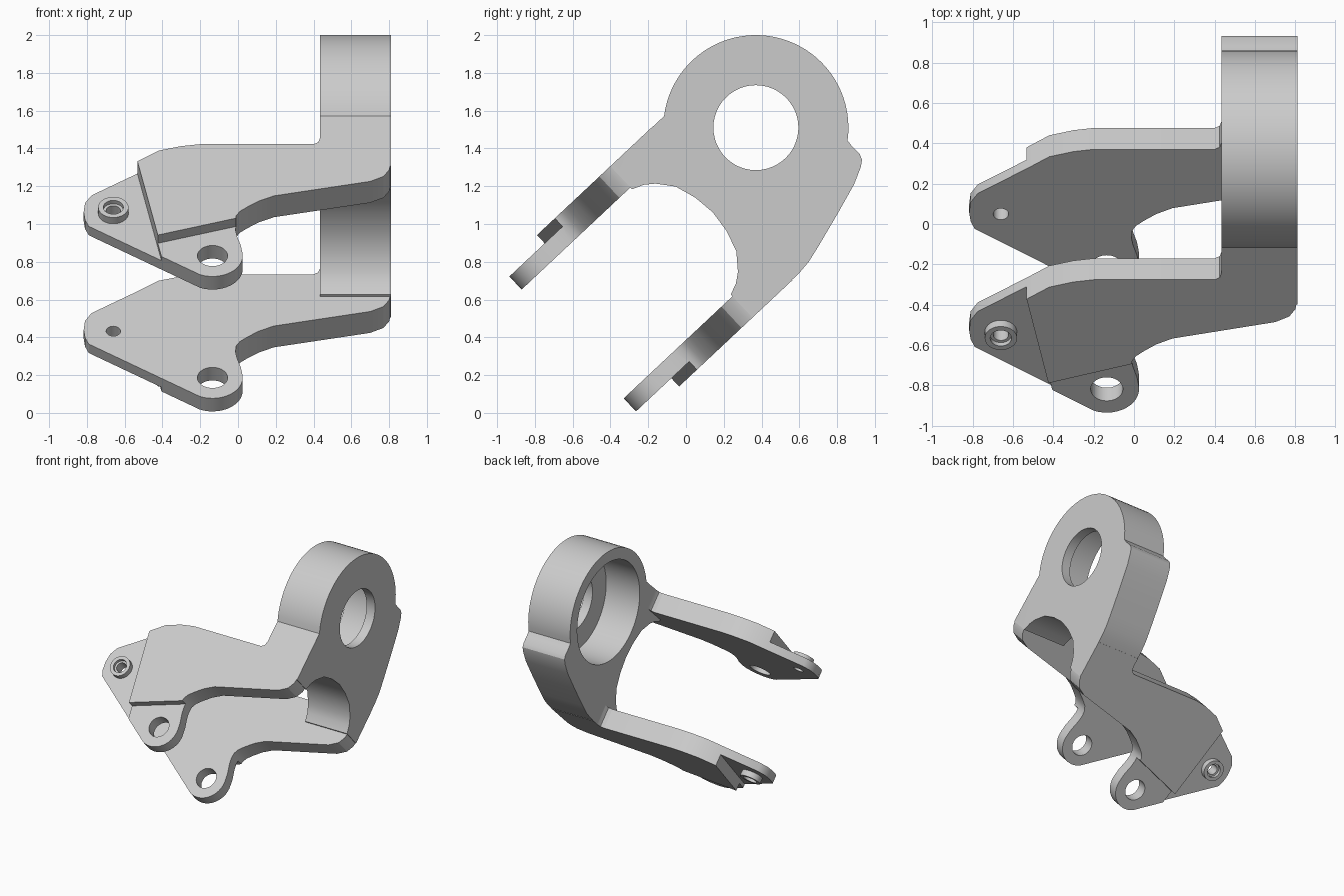
import bpy
import bmesh
from math import cos, sin, pi, radians

old = bpy.data.objects.get("Cube")
if old:
    bpy.data.objects.remove(old, do_unlink=True)

metal = bpy.data.materials.new("grey metal")
metal.use_nodes = True
grey = (0.6, 0.6, 0.6, 1)
metal.diffuse_color = grey
metal.node_tree.nodes["Principled BSDF"].inputs["Base Color"].default_value = grey


# Tilted frame of the fork: s runs along the arms, n across them
def fork(x, s, n):
    return (x, -0.6 + s * 0.729 - n * 0.684, 0.365 + s * 0.684 + n * 0.729)


def arc(cx, cy, r, a0=0, a1=360, steps=40):
    full = a1 - a0 == 360
    count = steps if full else steps + 1
    angles = [radians(a0 + (a1 - a0) * i / steps) for i in range(count)]
    return [(cx + r * cos(a), cy + r * sin(a)) for a in angles]


def prism(name, outline, place, d0, d1):
    """Extrude a flat outline between two depths, placed by a function."""
    bm = bmesh.new()
    low = [bm.verts.new(place(a, b, d0)) for a, b in outline]
    high = [bm.verts.new(place(a, b, d1)) for a, b in outline]
    bm.faces.new(low)
    bm.faces.new(high)
    for i in range(len(low)):
        j = (i + 1) % len(low)
        bm.faces.new((low[i], low[j], high[j], high[i]))
    bmesh.ops.recalc_face_normals(bm, faces=bm.faces)
    mesh = bpy.data.meshes.new(name)
    bm.to_mesh(mesh)
    bm.free()
    mesh.materials.append(metal)
    obj = bpy.data.objects.new(name, mesh)
    bpy.context.collection.objects.link(obj)
    return obj


def combine(target, tool, operation):
    mod = target.modifiers.new("combine", "BOOLEAN")
    mod.operation = operation
    mod.solver = "EXACT"
    mod.object = tool
    tool.hide_render = True
    bpy.context.view_layer.objects.active = target
    bpy.ops.object.modifier_apply(modifier=mod.name)
    bpy.data.objects.remove(tool, do_unlink=True)


# Arm outline: wing tip, back edge, wall fillet, outer corner, neck, lug
arm_outline = [
    (-0.79, 0.42), (-0.81, 0.47), (-0.817, 0.53), (-0.81, 0.60), (-0.775, 0.66),
    (-0.53, 0.83), (-0.42, 0.91), (-0.3, 0.945), (-0.2, 0.96), (0.40, 0.96),
    (0.425, 0.975), (0.435, 1.01), (0.435, 1.08), (0.81, 1.08),
    (0.81, 0.82), (0.80, 0.76), (0.77, 0.71), (0.70, 0.672),
    (0.19, 0.56), (0.11, 0.52), (0.05, 0.475), (0.01, 0.44), (-0.01, 0.405),
    (-0.013, 0.36), (-0.005, 0.31), (0.015, 0.24),
] + arc(-0.135, 0.16, 0.16, 10, -115, 14)
wing_area = [(-1, -0.2), (-0.338, -0.2), (-0.55, 0.92), (-1, 0.92)]
lug_area = [(-0.5, -0.2), (0.1, -0.2), (0.1, 0.422), (-0.5, 0.233)]
eye, pin = (-0.135, 0.16), (-0.66, 0.52)


def make_arm(name, side):
    def place(x, s, n):
        return fork(x, s, n * side)

    arm = prism(name, arm_outline, place, 0.395, 0.55)
    # Stepped-down wing and lug on the outer face
    combine(arm, prism("wing_cut", wing_area, place, 0.46, 0.7), "DIFFERENCE")
    combine(arm, prism("lug_cut", lug_area, place, 0.49, 0.7), "DIFFERENCE")
    # Countersunk boss and the two holes
    combine(arm, prism("boss", arc(*pin, 0.08), place, 0.43, 0.505), "UNION")
    combine(arm, prism("sink_cut", arc(*pin, 0.053), place, 0.48, 0.7), "DIFFERENCE")
    combine(arm, prism("pin_cut", arc(*pin, 0.038), place, 0.2, 0.7), "DIFFERENCE")
    combine(arm, prism("eye_cut", arc(*eye, 0.08), place, 0.2, 0.7), "DIFFERENCE")
    return arm


def sideways(y, z, x):
    return (x, y, z)


# Ring block profile: round head, heel bump, slab ends and the arch between arms
half_arch = [(0.79, 0.382), (0.85, 0.358), (0.90, 0.32), (0.968, 0.235), (1.004, 0.12)]
arch = half_arch + [(1.018, 0)] + [(s, -n) for s, n in reversed(half_arch)]
head = (0.37, 1.51)
profile = [fork(0, s, n)[1:] for s, n in reversed(arch)]
profile += [fork(0, 0.79, 0.55)[1:], (-0.116, 1.571)]
profile += arc(*head, 0.49, 168, -8, 40)
profile += [(0.88, 1.41), (0.92, 1.37), (0.932, 1.34), (0.925, 1.30), (0.89, 1.21),
            (0.80, 1.05), (0.70, 0.88), (0.65, 0.80), (0.60, 0.741)]
profile += [fork(0, 0.79, -0.55)[1:]]

bracket = prism("fork_bracket", profile, sideways, 0.435, 0.81)
for arm_name, arm_side in (("upper_arm", 1), ("lower_arm", -1)):
    combine(bracket, make_arm(arm_name, arm_side), "UNION")

# Wide blind bore on the inner side, smaller hole through the outer wall
combine(bracket, prism("bore_cut", arc(*head, 0.40, steps=64), sideways, 0.2, 0.735), "DIFFERENCE")
combine(bracket, prism("hole_cut", arc(*head, 0.225, steps=48), sideways, 0.2, 1), "DIFFERENCE")

bpy.ops.object.select_all(action="DESELECT")
bracket.select_set(True)
bpy.context.view_layer.objects.active = bracket
bpy.ops.object.shade_smooth_by_angle(angle=radians(30))
